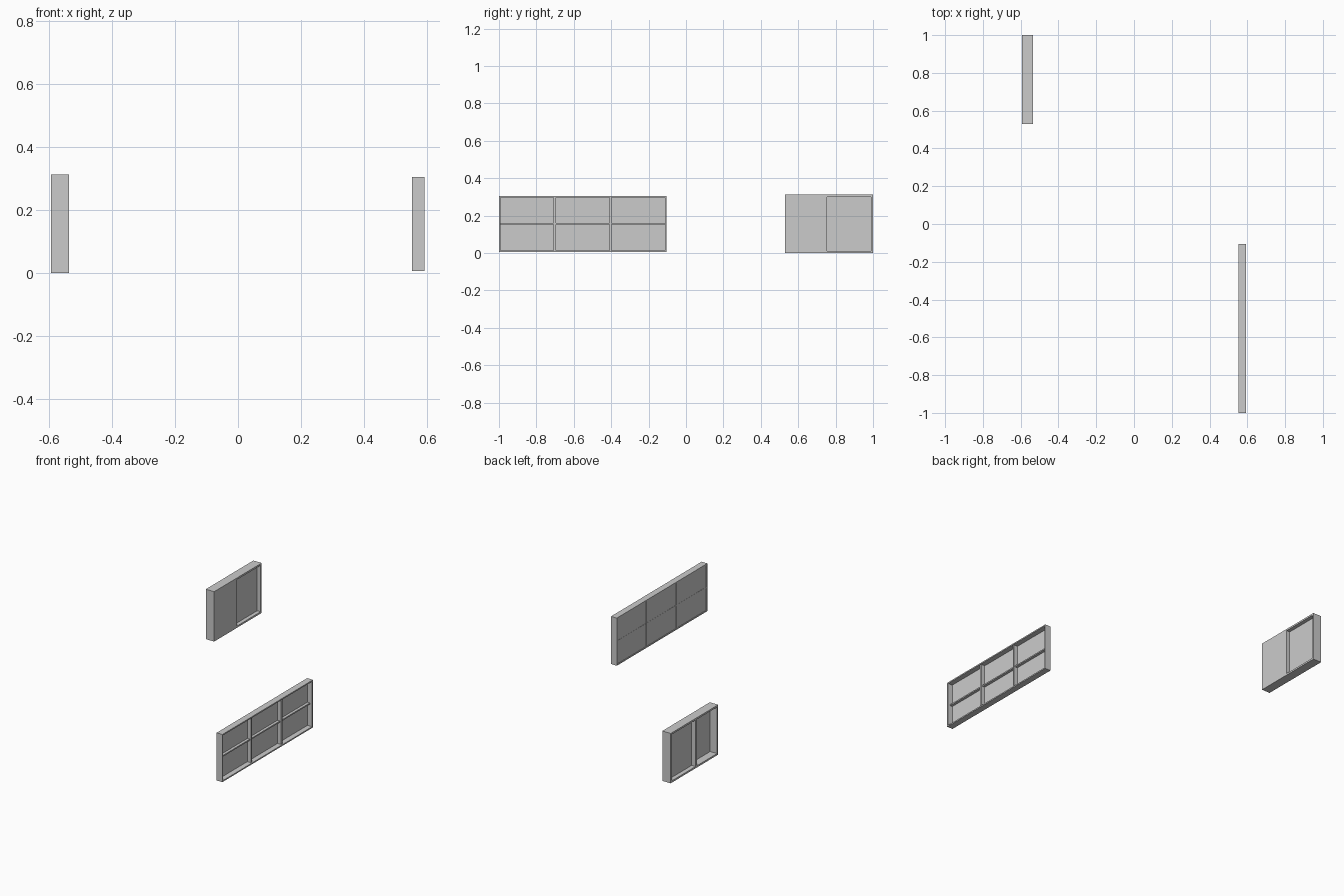
import bpy, bmesh

if "Cube" in bpy.data.objects:
    bpy.data.objects.remove(bpy.data.objects["Cube"])


def finish(name, bm):
    bmesh.ops.recalc_face_normals(bm, faces=bm.faces)
    mesh = bpy.data.meshes.new(name)
    bm.to_mesh(mesh)
    bm.free()
    obj = bpy.data.objects.new(name, mesh)
    bpy.context.collection.objects.link(obj)
    return obj


def box(name, x, y, z):
    """Box spanning the given (min, max) ranges."""
    bm = bmesh.new()
    bmesh.ops.create_cube(bm, size=1)
    for v in bm.verts:
        v.co = [r[0] if c < 0 else r[1] for c, r in zip(v.co, (x, y, z))]
    return finish(name, bm)


def frame(name, x, y, z, w):
    """Rectangular ring of border width w, extruded along x."""
    bm = bmesh.new()
    loops = []
    for px in x:
        for d in (0, w):
            loops.append([bm.verts.new((px, py, pz)) for py, pz in (
                (y[0] + d, z[0] + d), (y[1] - d, z[0] + d),
                (y[1] - d, z[1] - d), (y[0] + d, z[1] - d))])
    for a, b in ((0, 1), (1, 3), (3, 2), (2, 0)):
        for i in range(4):
            j = (i + 1) % 4
            bm.faces.new((loops[a][i], loops[a][j], loops[b][j], loops[b][i]))
    return finish(name, bm)


# Two-light window: one pane flush with the +x face, one set mid-depth
X, Y, Z, W = (-0.594, -0.536), (0.53, 1.0), (0.0, 0.312), 0.011
MID = (0.742, 0.754)
frame("small_window_frame", X, Y, Z, W)
box("small_window_mullion", X, MID, (Z[0] + W, Z[1] - W))
box("small_window_flush_pane", (-0.546, X[1]), (Y[0], MID[0]), Z)
box("small_window_recessed_pane", (-0.567, -0.560),
    (MID[1], Y[1] - W), (Z[0] + W, Z[1] - W))

# Six-light window: panes near the -x face, glazing bars on the +x side
X, Y, Z, W = (0.552, 0.592), (-1.0, -0.105), (0.007, 0.305), 0.008
inner_z = (Z[0] + W, Z[1] - W)
frame("long_window_frame", X, Y, Z, W)
box("long_window_glass", (0.555, 0.560), (Y[0] + W, Y[1] - W), inner_z)

bar = 0.006
step = (Y[1] - Y[0]) / 3
for i in (1, 2):
    c = Y[0] + i * step
    box(f"vertical_bar_{i}", (0.553, 0.585), (c - bar, c + bar), inner_z)
for i in range(3):
    c = sum(Z) / 2
    lo = Y[0] + (W if i == 0 else i * step + bar)
    hi = Y[1] - W if i == 2 else Y[0] + (i + 1) * step - bar
    if i:
        lo = Y[0] + i * step + bar
    box(f"horizontal_bar_{i}", (0.554, 0.577), (lo, hi),
        (c - 0.004, c + 0.004))
